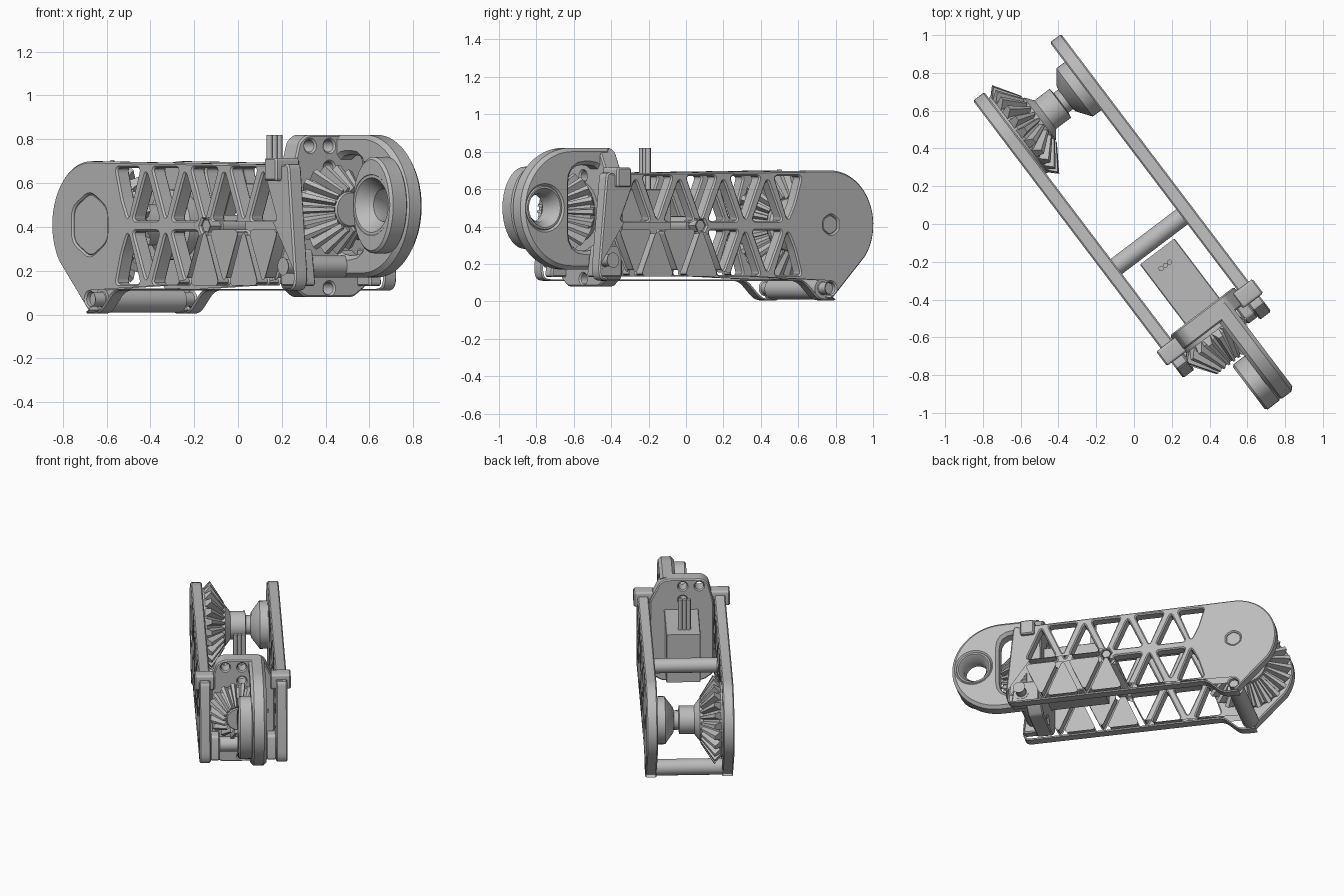
import bpy, bmesh
from math import sin, cos, pi, radians
from mathutils import Matrix, Vector

cube = bpy.data.objects.get("Cube")
if cube:
    bpy.data.objects.remove(cube)

grey = bpy.data.materials.new("machined grey")
grey.use_nodes = True
colour = (0.5, 0.5, 0.5, 1)
grey.diffuse_color = colour
grey.node_tree.nodes["Principled BSDF"].inputs["Base Color"].default_value = colour

# The link is built along x, then turned to its resting angle
TURN = Matrix.Rotation(radians(-52.85), 4, 'Z')
AXES = {'x': Matrix.Rotation(-pi / 2, 4, 'Z'), 'y': Matrix(), 'z': Matrix.Rotation(pi / 2, 4, 'X')}


def finish(name, mesh, matrix):
    mesh.transform(TURN @ matrix)
    mesh.materials.clear()
    mesh.materials.append(grey)
    mesh.shade_smooth()
    mesh.set_sharp_from_angle(angle=radians(32))
    ob = bpy.data.objects.new(name, mesh)
    bpy.context.collection.objects.link(ob)
    return ob


def rounded(points, r=0.02):
    """Polygon with its corners rounded off."""
    pts = [Vector(p) for p in points]
    out = []
    for i, p in enumerate(pts):
        a, b = pts[i - 1] - p, pts[(i + 1) % len(pts)] - p
        a = p + a.normalized() * min(r, a.length * 0.45)
        b = p + b.normalized() * min(r, b.length * 0.45)
        for k in range(5):
            t = k / 4
            out.append(a * (1 - t) ** 2 + p * 2 * t * (1 - t) + b * t * t)
    return out


def arc(x, y, rx, ry, start=0, end=360, n=32):
    full = end - start == 360
    steps = n if full else n + 1
    return [(x + rx * cos(radians(start + (end - start) * i / n)),
             y + ry * sin(radians(start + (end - start) * i / n))) for i in range(steps)]


def rect(x0, x1, y0, y1):
    return [(x0, y0), (x1, y0), (x1, y1), (x0, y1)]


def slab(name, loops, lo, hi, across='y', chamfer=0.008):
    """Chamfered sheet cut from an outline and its holes."""
    cu = bpy.data.curves.new(name, 'CURVE')
    cu.dimensions, cu.fill_mode = '2D', 'BOTH'
    for loop in loops:
        sp = cu.splines.new('POLY')
        sp.points.add(len(loop) - 1)
        for pt, co in zip(sp.points, loop):
            pt.co = (co[0], co[1], 0, 1)
        sp.use_cyclic_u = True
    cu.extrude = (hi - lo) / 2 - chamfer
    cu.bevel_depth, cu.offset, cu.bevel_resolution = chamfer, -chamfer, 0
    temp = bpy.data.objects.new(name + " outline", cu)
    bpy.context.collection.objects.link(temp)
    dg = bpy.context.evaluated_depsgraph_get()
    mesh = bpy.data.meshes.new_from_object(temp.evaluated_get(dg))
    bpy.data.objects.remove(temp)
    mid = (lo + hi) / 2
    if across == 'y':
        m = Matrix.Translation((0, mid, 0)) @ Matrix.Rotation(pi / 2, 4, 'X')
    else:
        m = Matrix.Translation((mid, 0, 0)) @ Matrix(((0, 0, 1, 0), (1, 0, 0, 0), (0, 1, 0, 0), (0, 0, 0, 1)))
    return finish(name, mesh, m)


def lathe(name, profile, loc, axis='y', n=40, closed=False):
    bm = bmesh.new()
    vs = [bm.verts.new((r, h, 0)) for r, h in profile]
    es = [bm.edges.new(p) for p in zip(vs, vs[1:])]
    if closed:
        es.append(bm.edges.new((vs[-1], vs[0])))
    bmesh.ops.spin(bm, geom=vs + es, axis=(0, 1, 0), cent=(0, 0, 0), angle=2 * pi, steps=n)
    bmesh.ops.remove_doubles(bm, verts=bm.verts[:], dist=1e-4)
    bmesh.ops.recalc_face_normals(bm, faces=bm.faces[:])
    mesh = bpy.data.meshes.new(name)
    bm.to_mesh(mesh)
    bm.free()
    return finish(name, mesh, Matrix.Translation(loc) @ AXES[axis])


def rod(name, r, lo, hi, loc, axis='y', n=32):
    return lathe(name, [(0, lo), (r, lo), (r, hi), (0, hi)], loc, axis, n)


def teeth(name, count, outer, inner, width, height, loc, axis='y'):
    """Tapered teeth running down a cone from outer to inner (radius, height)."""
    bm = bmesh.new()
    for i in range(count):
        turn = Matrix.Rotation(2 * pi * i / count, 4, 'Y')
        ring = []
        for (r, h), s in ((outer, 1), (inner, 0.5)):
            ring.append([bm.verts.new(turn @ Vector(c)) for c in (
                (r - height * s, h - height * s, -width * s), (r, h, -width * s * 0.5),
                (r, h, width * s * 0.5), (r - height * s, h - height * s, width * s))])
        a, b = ring
        bm.faces.new(a)
        bm.faces.new(b[::-1])
        for k in range(4):
            bm.faces.new((a[k], a[k - 1], b[k - 1], b[k]))
    bmesh.ops.recalc_face_normals(bm, faces=bm.faces[:])
    mesh = bpy.data.meshes.new(name)
    bm.to_mesh(mesh)
    bm.free()
    return finish(name, mesh, Matrix.Translation(loc) @ AXES[axis])


# Side plates with triangular truss openings
HUB, MID, PIVOT = 0.123, 0.405, -0.745
outline = (arc(PIVOT, 0.41, 0.29, 0.29, 90, 215, 24)
           + rounded([(-0.80, 0.005), (-0.67, 0.005), (-0.56, 0.11), (0.79, 0.11),
                      (0.81, 0.16), (0.755, 0.70)], 0.04))
openings = []
for flip in (1, -1):
    for k in range(-2, 2):
        c = HUB + 0.295 * k
        down = [(c - 0.1, 0.265), (c + 0.1, 0.265), (c, 0.03)]
        up = [(c + 0.0475, 0.025), (c + 0.2475, 0.025), (c + 0.1475, 0.25)]
        if k == -2:
            down = [(c - 0.08, 0.265), (c + 0.1, 0.265), (c + 0.01, 0.03), (c - 0.035, 0.12)]
        for tri in (down, up):
            openings.append(rounded([(x, MID + flip * z) for x, z in tri], 0.025))
holes = [arc(PIVOT, 0.07, 0.033, 0.033), arc(0.716, 0.22, 0.033, 0.033), arc(HUB, MID, 0.036, 0.036, n=6)]
for name, lo, hi, hex_r in (("left_plate", 0.225, 0.3, 0.055), ("right_plate", -0.285, -0.21, 0.15)):
    socket = arc(PIVOT, 0.41, hex_r, hex_r, 30, 390, 6)
    slab(name, [outline, rounded(socket, 0.3 * hex_r)] + openings + holes, lo, hi)
    slab(name + "_hex_core", [rounded(arc(PIVOT, 0.41, hex_r, hex_r, 30, 390, 6), 0.3 * hex_r)],
         lo + 0.008, hi - 0.008, chamfer=0.004)

# Spacer rods between the plates
rod("centre_spacer", 0.05, -0.215, 0.23, (HUB, 0, MID))
rod("centre_bolt", 0.03, -0.275, 0.29, (HUB, 0, MID), n=6)
rod("rear_spacer", 0.055, -0.215, 0.23, (PIVOT, 0, 0.065))
rod("front_spacer", 0.05, -0.215, 0.23, (0.716, 0, 0.22))
for x, z, name in ((PIVOT, 0.07, "rear_bolt"), (0.716, 0.22, "front_bolt")):
    rod(name, 0.03, -0.26, 0.275, (x, 0, z))

# Rear bevel gear with stepped hub
lathe("rear_gear_hub", [(0, -0.215), (0.25, -0.215), (0.255, -0.185), (0.14, -0.085), (0.14, -0.06),
                        (0.095, -0.025), (0.095, 0.075), (0.065, 0.08), (0.065, 0.11), (0.085, 0.115),
                        (0.16, 0.17), (0.16, 0.23), (0, 0.23)], (PIVOT, 0, 0.41))
teeth("rear_gear_teeth", 24, (0.295, -0.155), (0.155, -0.065), 0.028, 0.045, (PIVOT, 0, 0.41))

# Drive motor with three leads
slab("motor_box", [rect(0.19, 0.60, 0.25, 0.60)], -0.105, 0.125, chamfer=0.005)
for i in (-1, 0, 1):
    rod("motor_lead", 0.014, 0.58, 0.82, (0.275, i * 0.028, 0), 'z', 12)

# Front bracket with bolt holes
bracket = [(-0.14, 0.08), (0.14, 0.08), (0.215, 0.13), (0.22, 0.66), (0.15, 0.80), (0.11, 0.82),
           (-0.13, 0.82), (-0.17, 0.79), (-0.205, 0.66), (-0.205, 0.13)]
drilled = [arc(y, z, 0.028, 0.028) for y, z in ((-0.11, 0.77), (0, 0.77), (0, 0.67), (0, 0.12))]
slab("front_bracket", [rounded(bracket, 0.02)] + drilled, 0.585, 0.69, 'x')
for side, lo, hi in (("left", 0.16, 0.228), ("right", -0.213, -0.15)):
    slab(side + "_bracket_cheek", [rounded([(0.6, 0.13), (0.79, 0.13), (0.765, 0.30), (0.6, 0.30)])], lo, hi)
for side, lo, hi in (("left", 0.19, 0.325), ("right", -0.315, -0.18)):
    slab(side + "_clip", [rounded(rect(0.61, 0.705, 0.61, 0.715), 0.015)], lo, hi)

# Front bevel gear
FRONT = (0, -0.03, 0.48)
lathe("front_gear_body", [(0, 0.68), (0.16, 0.68), (0.165, 0.74), (0.075, 0.89), (0, 0.89)], FRONT, 'x')
teeth("front_gear_teeth", 18, (0.205, 0.755), (0.10, 0.90), 0.024, 0.045, FRONT, 'x')

# Output arm with gear window and dished eye
EYE = (1.06, 0.5)
arm = [(0.62, 0.17), *arc(0.88, 0.495, 0.33, 0.325, -90, 90, 32), (0.62, 0.82)]
window = rounded(rect(0.66, 0.89, 0.27, 0.73), 0.1)
slab("output_arm", [arm, window, arc(*EYE, 0.11, 0.11)], 0.045, 0.15, chamfer=0.02)
slab("arm_boss", [arc(*EYE, 0.15, 0.22, n=40), arc(*EYE, 0.128, 0.128)], -0.04, 0.06, chamfer=0.012)
lathe("arm_eye", [(0.14, -0.038), (0.14, 0.11), (0.115, 0.148), (0.105, 0.148), (0.075, 0.10),
                  (0.075, 0.03), (0.125, -0.038)], (EYE[0], 0, EYE[1]), closed=True)
